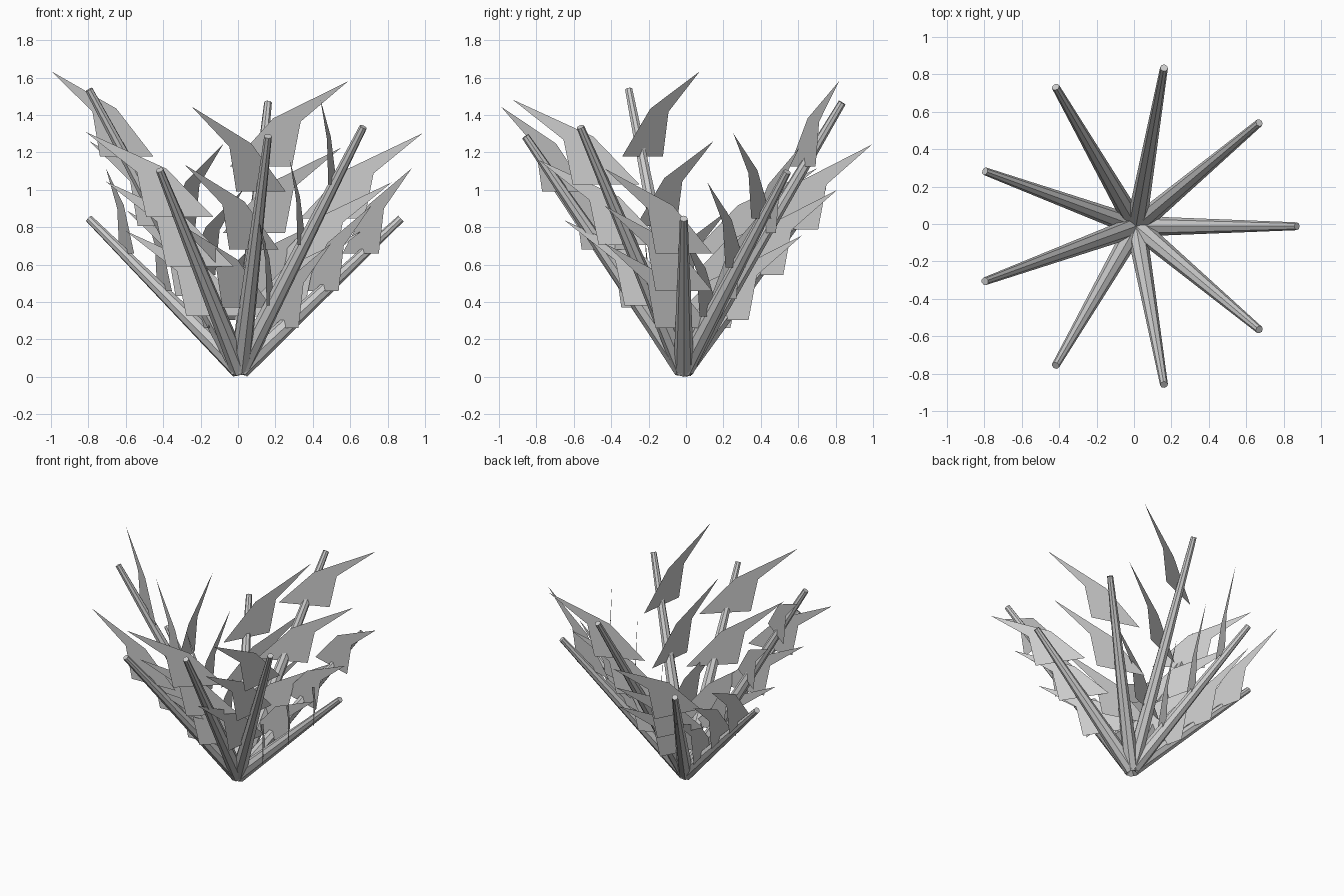
import bpy, math
from mathutils import Vector

if "Cube" in bpy.data.objects:
    bpy.data.objects.remove(bpy.data.objects["Cube"])

CX, CY = 0.011, -0.012
SPREAD = 0.86
# tip height of each stem, going round in 40 degree steps
HEIGHTS = [0.86, 1.11, 1.48, 1.03, 0.86, 1.55, 1.12, 1.30, 1.35]
# flat leaf outline: (sideways, up) from the attachment point
LEAF = [(-0.18, 0), (0.18, 0), (0.23, 0.24), (0.505, 0.455), (0.07, 0.257)]


def add_stem(name, start, end):
    axis = end - start
    bpy.ops.mesh.primitive_cone_add(vertices=8, radius1=0.055, radius2=0.021,
                                    depth=axis.length, location=(start + end) / 2)
    ob = bpy.context.object
    ob.name = name
    ob.rotation_euler = axis.to_track_quat('Z', 'Y').to_euler()


def add_leaf(name, origin, azimuth):
    d = Vector((math.cos(azimuth), math.sin(azimuth), 0))
    verts = [origin + d * u + Vector((0, 0, v)) for u, v in LEAF]
    me = bpy.data.meshes.new(name)
    me.from_pydata(verts, [], [range(len(verts))])
    bpy.context.collection.objects.link(bpy.data.objects.new(name, me))


for i, h in enumerate(HEIGHTS):
    a = math.radians(40 * i)
    out = Vector((math.cos(a), math.sin(a), 0))
    centre = Vector((CX, CY, 0))
    # tapered stem leaning outwards
    add_stem(f"stem_{i}", centre + Vector((0, 0, 0.04)),
             centre + out * SPREAD + Vector((0, 0, h - 0.014)))
    # three upright leaves along the stem, turned one radian from it
    for k, t in enumerate((0.25, 0.5, 0.75)):
        base = centre + out * SPREAD * t + Vector((0, 0, 0.06 + t * (h - 0.06)))
        add_leaf(f"leaf_{i}_{k}", base, a - 1.0)
